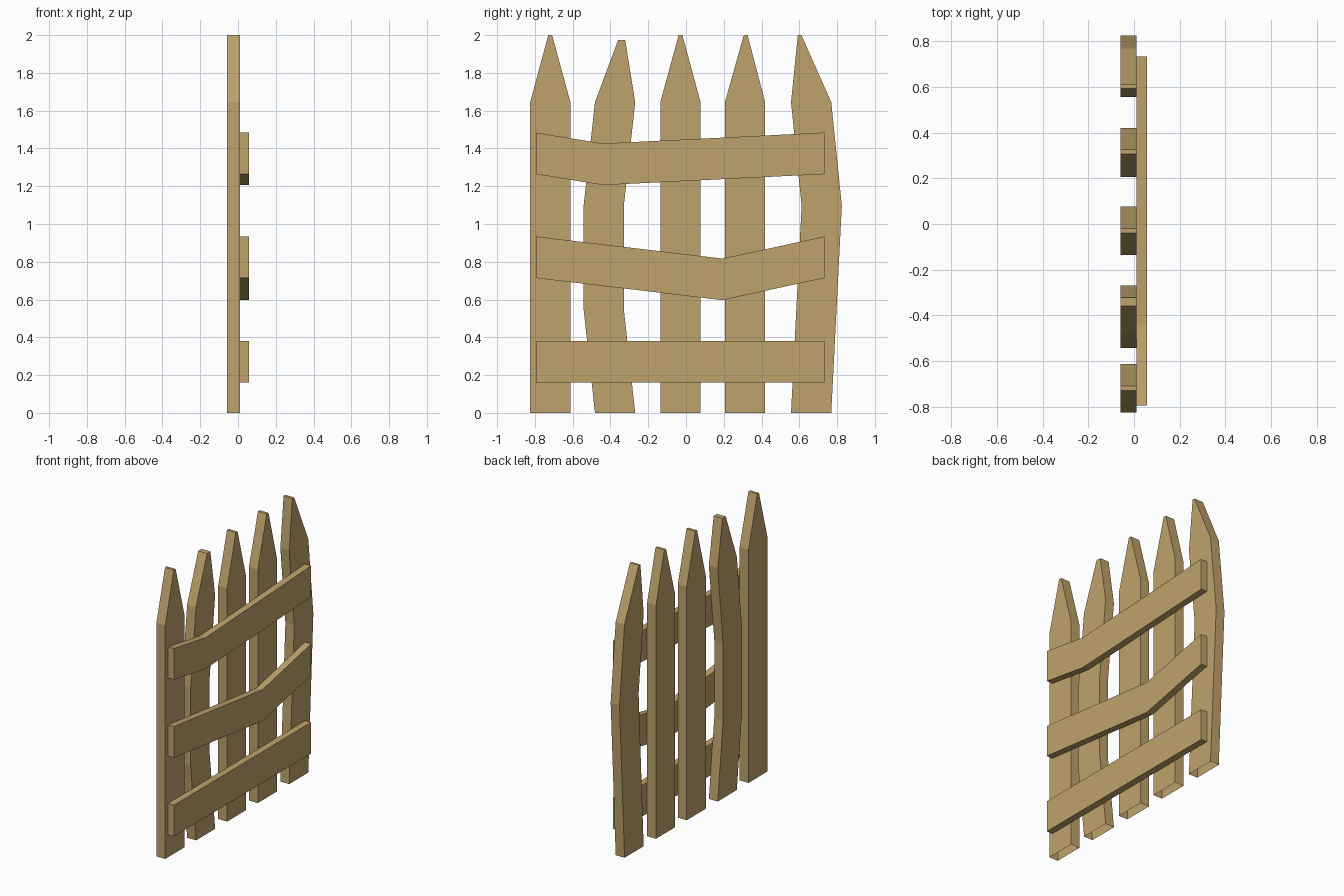
import bpy, bmesh

if "Cube" in bpy.data.objects:
    bpy.data.objects.remove(bpy.data.objects["Cube"])

wood = bpy.data.materials.new("wood")
wood.diffuse_color = (0.52, 0.37, 0.15, 1)
wood.use_nodes = True
wood.node_tree.nodes["Principled BSDF"].inputs["Base Color"].default_value = wood.diffuse_color


def board(name, rungs, x0, x1, open_start=False):
    """Sweep a flat board through rungs, each a pair of (y, z) edge points."""
    bm = bmesh.new()
    rings = []
    for a, b in rungs:
        pts = [(x0, *a), (x1, *a), (x1, *b), (x0, *b)]
        rings.append([bm.verts.new(p) for p in pts])
    for r, s in zip(rings, rings[1:]):
        for i in range(4):
            j = (i + 1) % 4
            bm.faces.new((r[i], r[j], s[j], s[i]))
    bm.faces.new(rings[-1])
    if not open_start:
        bm.faces.new(rings[0][::-1])
    bmesh.ops.recalc_face_normals(bm, faces=bm.faces)
    mesh = bpy.data.meshes.new(name)
    bm.to_mesh(mesh)
    bm.free()
    mesh.materials.append(wood)
    bpy.context.collection.objects.link(bpy.data.objects.new(name, mesh))


# Pickets: left edge, sideways bow at each level, tip (left, right, height)
WIDTH = 0.213
LEVELS = (0, 0.548, 1.097, 1.645)
pickets = [
    (-0.825, (0, 0, 0, 0), (-0.729, -0.709, 2.0)),
    (-0.482, (0, -0.06, -0.06, 0), (-0.359, -0.322, 1.975)),
    (-0.136, (0, 0, 0, 0), (-0.039, -0.019, 2.0)),
    (0.206, (0, 0, 0, 0), (0.306, 0.326, 2.0)),
    (0.556, (0, 0.028, 0.056, 0), (0.592, 0.611, 2.0)),
]
for n, (y, bow, (tl, tr, tz)) in enumerate(pickets, 1):
    rungs = [((y + d, z), (y + d + WIDTH, z)) for d, z in zip(bow, LEVELS)]
    rungs.append(((tl, tz), (tr, tz)))
    board(f"picket_{n}", rungs, -0.059, 0.01, open_start=True)

# Cross rails: bottom edge as (y, z) points, two of them sagging
HEIGHT = 0.22
L, R = -0.795, 0.733
rails = {
    "lower_rail": [(L, 0.16), (R, 0.16)],
    "middle_rail": [(L, 0.714), (0.192, 0.597), (R, 0.714)],
    "upper_rail": [(L, 1.264), (-0.44, 1.206), (R, 1.264)],
}
for name, path in rails.items():
    board(name, [((y, z), (y, z + HEIGHT)) for y, z in path], 0.01, 0.057)
